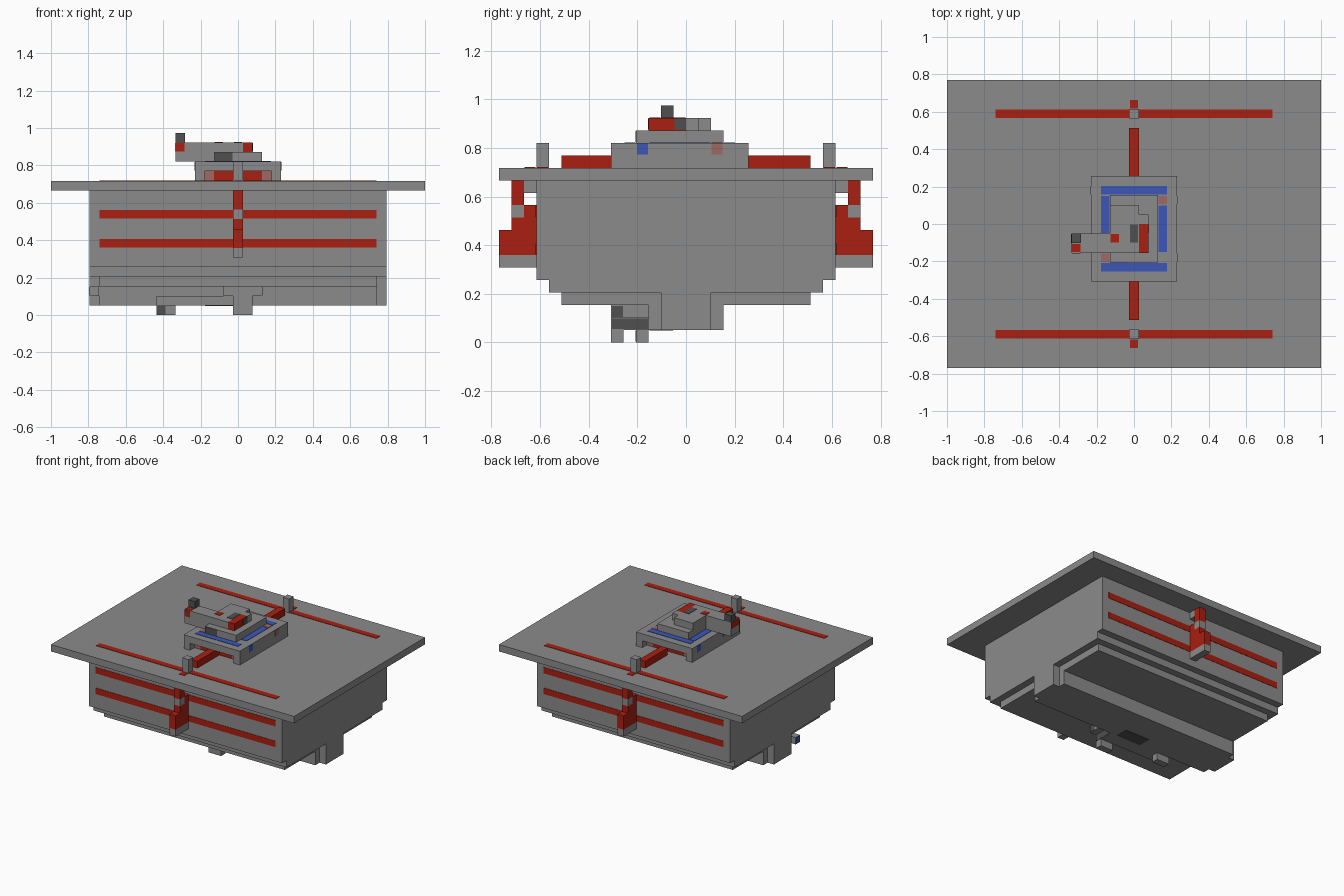
import bpy

if "Cube" in bpy.data.objects:
    bpy.data.objects.remove(bpy.data.objects["Cube"], do_unlink=True)

U = 2 / 39       # one grid cell
THIN = 0.1       # paint thickness in cells
PAD = 0.06       # paint margin in cells


def material(name, r, g, b):
    m = bpy.data.materials.new(name)
    m.use_nodes = True
    m.diffuse_color = (r, g, b, 1)
    m.node_tree.nodes["Principled BSDF"].inputs["Base Color"].default_value = (r, g, b, 1)
    return m


GREY = material("stone grey", .26, .26, .26)
DARK = material("dark grey", .08, .08, .08)
RED = material("red", .4, .014, .005)
BLUE = material("blue", .045, .095, .48)
PINK = material("dusty pink", .34, .14, .13)


def raw_box(name, mat, lo, hi):
    """Box between two corners given in cells."""
    bpy.ops.mesh.primitive_cube_add(size=1)
    ob = bpy.context.object
    ob.name = name
    ob.location = [(a + b) / 2 * U for a, b in zip(lo, hi)]
    ob.scale = [(b - a) * U for a, b in zip(lo, hi)]
    ob.data.materials.append(mat)
    return ob


def box(name, mat, x, y, z):
    """x counts whole cells, first to last; y and z are cell edges."""
    return raw_box(name, mat, (x[0] - .5, y[0], z[0]), (x[1] + .5, y[1], z[1]))


def paint(name, mat, axis, at, x, y, z):
    """Thin plate on a face; at is the face level along axis, proud both ways."""
    lo = [x[0] - .5 + PAD, y[0] + PAD, z[0] + PAD]
    hi = [x[1] + .5 - PAD, y[1] - PAD, z[1] - PAD]
    lo[axis], hi[axis] = at - THIN / 2, at + THIN / 2
    return raw_box(name, mat, lo, hi)


def span(side, a, b):
    """Range a..b mirrored to the given side."""
    return tuple(sorted((side * a, side * b)))


FLAT = (0, 0)

# hull and lid
box("lid", GREY, (-19, 19), (-15, 15), (13, 14))
box("hull", GREY, (-15, 15), (-12, 12), (5, 13))
box("hull_step", GREY, (-15, 15), (-11, 11), (4, 5))
box("hull_base", GREY, (-14, 14), (-10, 10), (3, 4))
box("keel", GREY, (-14, 14), (-3, 3), (1, 3))

# end fins on the keel
for side, label in ((1, "left"), (-1, "right")):
    box(label + "_fin", GREY, (side * 15, side * 15), (-2, 2), (1, 4))

# front and back: stripes, clasp, lid lever
for side, label in ((-1, "front"), (1, "back")):
    def part(name, mat, a, b, z):
        box(label + name, mat, FLAT, span(side, a, b), z)

    for z in (7, 10):
        paint(label + "_stripe", RED, 1, side * 12, (-14, 14), FLAT, (z, z + 1))
    paint(label + "_lid_stripe", RED, 2, 14, (-14, 14), span(side, 11, 12), FLAT)
    paint(label + "_lid_mark", RED, 2, 14, FLAT, span(side, 12, 13), FLAT)
    part("_clasp_root", GREY, 12, 13, (12, 13))
    part("_clasp_bar", RED, 13, 14, (11, 13))
    part("_clasp_band", GREY, 13, 14, (10, 11))
    part("_clasp_neck", RED, 12, 13, (9, 11))
    part("_clasp_lower_bar", RED, 13, 14, (9, 10))
    part("_clasp_grip", RED, 12, 15, (7, 9))
    part("_clasp_foot", GREY, 12, 15, (6, 7))
    part("_lever", RED, 5, 10, (14, 15))
    part("_lever_post", GREY, 11, 12, (14, 16))

# turret base, open below at front and back
box("turret_base", GREY, (-4, 4), (-6, 5), (15, 16))
box("turret_core", RED, (-2, 2), (-5, 4), (14, 15))
for side in (1, -1):
    box("turret_side", GREY, (side * 4, side * 4), (-6, 5), (14, 15))
    box("turret_core_end", PINK, (side * 3, side * 3), (-5, 4), (14, 15))
    face = side * 4.5
    paint("side_blue_mark", BLUE, 0, face, FLAT, span(side, -4, -3), (15, 16))
    paint("side_pink_mark", PINK, 0, face, FLAT, span(side, 2, 3), (15, 16))

# blue ring around the deck
for name, mat, x, y in (
    ("ring_front", BLUE, (-3, 3), (-5, -4)),
    ("ring_back", BLUE, (-3, 3), (3, 4)),
    ("ring_right", BLUE, (-3, -3), (-1, 3)),
    ("ring_left", BLUE, (3, 3), (-3, 2)),
    ("ring_corner", PINK, (3, 3), (2, 3)),
    ("ring_corner", PINK, (-3, -3), (-4, -3)),
):
    paint(name, mat, 2, 16, x, y, FLAT)

# turret top with side arm
box("turret_deck", GREY, (-2, 2), (-4, 3), (16, 17))
box("turret_block", GREY, (-2, 0), (-3, 2), (17, 18))
box("turret_shoulder", GREY, (1, 1), (0, 1), (17, 18))
box("turret_red_block", RED, (1, 1), (-3, 0), (17, 18))
box("arm", GREY, (-6, -3), (-3, -1), (16, 18))
box("arm_knob", DARK, (-6, -6), (-2, -1), (18, 19))
paint("arm_tip_front", RED, 1, -3, (-6, -6), FLAT, (17, 18))
paint("arm_tip_side", RED, 0, -6.5, FLAT, (-3, -1), (17, 18))
paint("arm_tip_top", RED, 2, 18, (-6, -6), (-3, -2), FLAT)
paint("deck_dark_mark", DARK, 1, -4, (-2, -1), FLAT, (16, 17))
paint("block_dark_mark", DARK, 2, 18, FLAT, (-2, 0), FLAT)
paint("block_red_mark", RED, 2, 18, (-2, -2), (-2, -1), FLAT)
paint("shoulder_dark_mark", DARK, 0, 1.5, FLAT, (-1, 0), (17, 18))

# small undercarriage ahead of the keel
box("under_plate", GREY, (-1, 2), (-6, -3), (2, 3))
box("under_arm", GREY, (-8, 1), (-5, -3), (1, 2))
box("under_foot", GREY, (0, 1), (-6, -5), (0, 2))
box("under_foot", GREY, (-8, -7), (-4, -3), (0, 1))
paint("under_foot_mark", DARK, 1, -4, (-8, -8), FLAT, (0, 1))
paint("under_side_mark", DARK, 0, 1.5, FLAT, (-6, -3), (1, 2))
paint("under_plate_mark", DARK, 0, 2.5, FLAT, (-6, -5), (2, 3))
paint("under_belly_mark", DARK, 2, 1, (-3, 0), (-3, -1), FLAT)
box("under_peg", GREY, (-15, -15), (-4, -3), (2, 3))
paint("under_peg_mark", BLUE, 0, -15.5, FLAT, (-4, -3), (2, 3))
